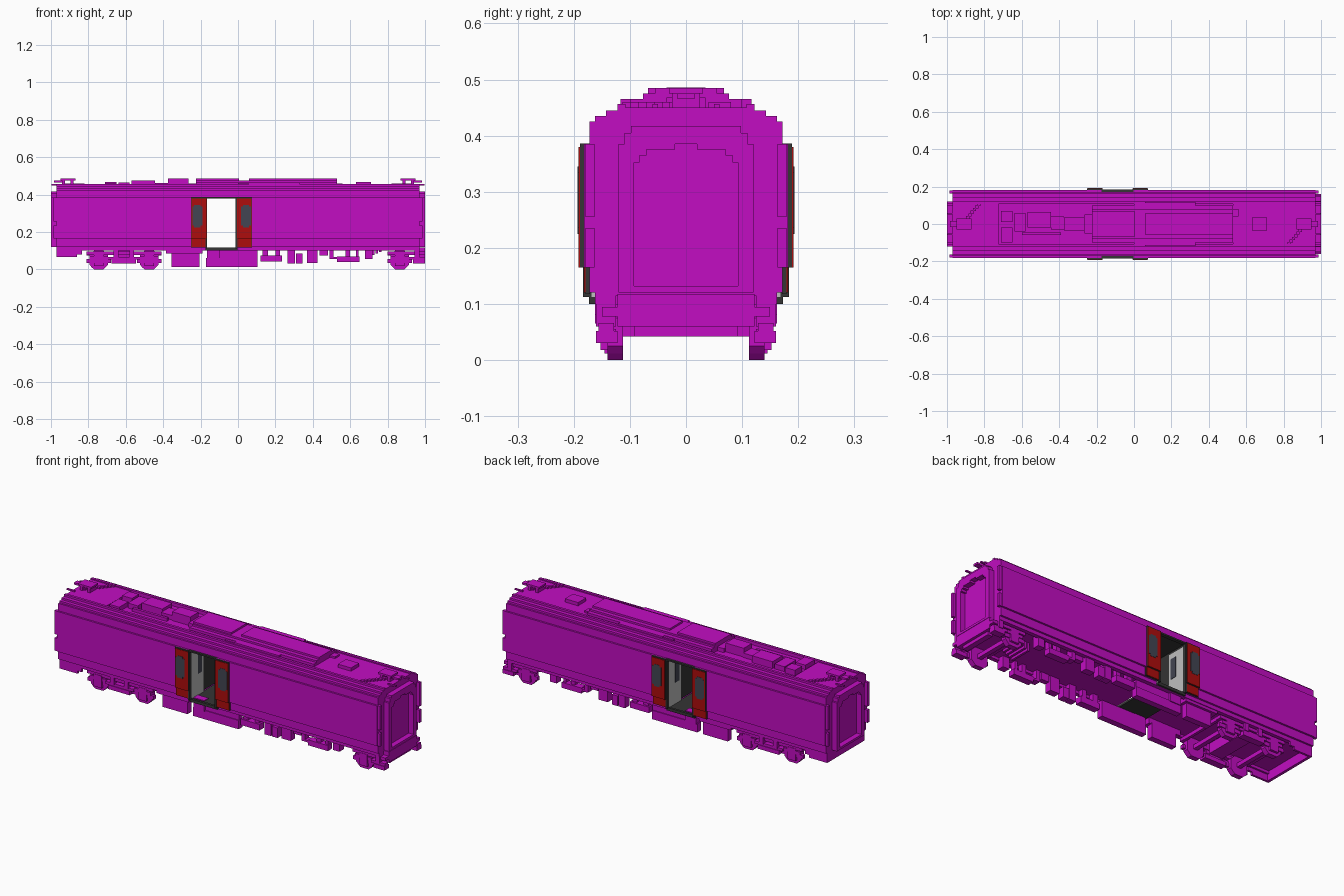
import bpy, bmesh

old = bpy.data.objects.get("Cube")
if old:
    bpy.data.objects.remove(old, do_unlink=True)


def material(name, rgb):
    m = bpy.data.materials.new(name)
    m.use_nodes = True
    m.diffuse_color = (*rgb, 1)
    m.node_tree.nodes["Principled BSDF"].inputs["Base Color"].default_value = (*rgb, 1)
    return m


MAGENTA = material("magenta", (0.54, 0.004, 0.54))
RED = material("door red", (0.42, 0.004, 0.004))
DARK = material("dark grey", (0.035, 0.035, 0.035))
GLASS = material("blue grey glass", (0.055, 0.06, 0.085))
LIGHT = material("light grey", (0.52, 0.52, 0.52))


def finish(name, bm, mats):
    bmesh.ops.recalc_face_normals(bm, faces=bm.faces)
    me = bpy.data.meshes.new(name)
    bm.to_mesh(me)
    bm.free()
    for m in mats:
        me.materials.append(m)
    ob = bpy.data.objects.new(name, me)
    bpy.context.collection.objects.link(ob)
    return ob


def add_prism(bm, pts, axis, a, b):
    """Extrude a 2D outline along x (points are y,z) or y (points are x,z)."""
    def co(p, t):
        return (t, p[0], p[1]) if axis == "x" else (p[0], t, p[1])
    v0 = [bm.verts.new(co(p, a)) for p in pts]
    v1 = [bm.verts.new(co(p, b)) for p in pts]
    bm.faces.new(v0)
    bm.faces.new(v1[::-1])
    n = len(pts)
    for i in range(n):
        bm.faces.new((v0[i], v0[(i + 1) % n], v1[(i + 1) % n], v1[i]))


def boxes(name, mat, items, both=False):
    """One object from boxes x0,x1,y0,y1,z0,z1; both also mirrors them in y."""
    bm = bmesh.new()
    for x0, x1, y0, y1, z0, z1 in items:
        x0, x1 = sorted((x0, x1))
        for s in ((1, -1) if both else (1,)):
            add_prism(bm, [(x0, z0), (x1, z0), (x1, z1), (x0, z1)], "y", s * y0, s * y1)
    return finish(name, bm, [mat])


def prism_x(name, mat, half, a, b, extra=None):
    """Symmetric cross-section given by its +y half, bottom to top."""
    bm = bmesh.new()
    add_prism(bm, half + [(-y, z) for y, z in reversed(half)], "x", a, b)
    return finish(name, bm, [mat] + ([extra] if extra else []))


# Car body: stepped hull with an underfloor recess and a roof well
hull = [(0.14, 0.115), (0.14, 0.10), (0.162, 0.10), (0.162, 0.12), (0.172, 0.12),
        (0.172, 0.165), (0.182, 0.165), (0.182, 0.385), (0.172, 0.385), (0.172, 0.425),
        (0.162, 0.425), (0.162, 0.435), (0.143, 0.435), (0.143, 0.445),
        (0.122, 0.445), (0.122, 0.456), (0.108, 0.456), (0.108, 0.438)]
body = prism_x("body", MAGENTA, hull, -0.97, 0.97, DARK)

# Doorway cut straight through the car
cutter = boxes("doorway_cutter", MAGENTA, [(-0.174, -0.004, -0.3, 0.3, 0.104, 0.386)])
cutter.data.materials.append(DARK)
for f in cutter.data.polygons:
    f.material_index = 1
cutter.hide_render = True
mod = body.modifiers.new("doorway", "BOOLEAN")
mod.operation = "DIFFERENCE"
mod.solver = "EXACT"
mod.object = cutter
bpy.context.view_layer.objects.active = body
body.select_set(True)
bpy.ops.object.modifier_apply(modifier="doorway")
bpy.data.objects.remove(cutter, do_unlink=True)

# Vestibule lining
boxes("vestibule_floor", DARK, [(-0.174, -0.004, -0.172, 0.172, 0.102, 0.112)])
boxes("vestibule_walls", LIGHT, [(-0.174, -0.167, 0.055, 0.168, 0.112, 0.372),
                                 (-0.011, -0.004, 0.055, 0.168, 0.112, 0.372)], True)
boxes("vestibule_panes", GLASS, [(-0.168, -0.165, 0.075, 0.11, 0.23, 0.34),
                                 (-0.013, -0.010, 0.075, 0.11, 0.23, 0.34)], True)
boxes("door_jambs", DARK, [(-0.174, -0.165, 0.165, 0.184, 0.112, 0.386),
                           (-0.013, -0.004, 0.165, 0.184, 0.112, 0.386),
                           (-0.174, -0.004, 0.165, 0.184, 0.378, 0.386)], True)

# Open sliding doors, two leaves on each side
leaves, skins, panes = [], [], []
for s in (-1, 1):
    def dx(d, s=s):
        return -0.0875 + s * d
    leaves += [(dx(0.08), dx(0.163), 0.181, 0.189, 0.165, 0.386),
               (dx(0.08), dx(0.163), 0.171, 0.179, 0.118, 0.165)]
    skins += [(dx(0.082), dx(0.161), 0.189, 0.192, 0.165, 0.38),
              (dx(0.082), dx(0.161), 0.179, 0.182, 0.12, 0.165)]
    for inset, z0, z1 in ((0.0, 0.235, 0.335), (0.01, 0.225, 0.345)):
        panes.append((dx(0.103 + inset), dx(0.157 - inset), 0.191, 0.1935, z0, z1))
boxes("door_leaves", DARK, leaves, True)
boxes("door_skins", RED, skins, True)
boxes("door_windows", GLASS, panes, True)
boxes("door_steps", DARK, [(-0.174, -0.004, 0.16, 0.173, 0.10, 0.116)], True)

# End gangways, corner strips and roof-end gear
arch_out = [(0.12, 0.12), (0.12, 0.385), (0.11, 0.385), (0.11, 0.405), (0.098, 0.405), (0.098, 0.417)]
arch_in = [(0.02, 0.385), (0.02, 0.375), (0.07, 0.375), (0.07, 0.365), (0.083, 0.365),
           (0.083, 0.352), (0.093, 0.352), (0.093, 0.12)]
ring = (arch_out + [(-y, z) for y, z in reversed(arch_out)]
        + [(-y, z) for y, z in reversed(arch_in)] + arch_in)
for label, s in (("left", 1), ("right", -1)):
    bm = bmesh.new()
    add_prism(bm, ring, "x", s * 0.965, s * 1.0)
    finish(label + "_gangway_frame", bm, [MAGENTA])
    boxes(label + "_gangway_sill", MAGENTA, [(s * 0.965, s * 1.0, -0.093, 0.093, 0.12, 0.132)])
    boxes(label + "_corner_strips", MAGENTA, [(s * 0.965, s * 0.987, 0.163, 0.179, 0.255, 0.385),
                                              (s * 0.965, s * 0.987, 0.163, 0.179, 0.165, 0.235)], True)
    gear = [(s * 0.87, s * 0.95, -0.03, 0.03, 0.475, 0.485),
            (s * 0.88, s * 0.895, -0.025, 0.025, 0.445, 0.475),
            (s * 0.925, s * 0.94, -0.025, 0.025, 0.445, 0.475),
            (s * 0.94, s * 0.985, -0.015, 0.015, 0.465, 0.475),
            (s * 0.95, s * 0.998, 0.05, 0.06, 0.449, 0.456),
            (s * 0.95, s * 0.998, -0.06, -0.05, 0.449, 0.456)]
    # stepped cable running diagonally over the roof
    for i in range(9):
        y = s * (-0.105 + i * 0.014)
        gear.append((s * (0.82 + i * 0.012), s * (0.837 + i * 0.012), y - 0.008, y + 0.008, 0.445, 0.46))
    boxes(label + "_roof_gear", MAGENTA, gear)

# Roof decks, cowls and equipment
boxes("roof_decks", MAGENTA, [(-0.97, -0.725, -0.108, 0.108, 0.43, 0.450),
                              (0.53, 0.97, -0.108, 0.108, 0.43, 0.450)])
cowl = [(0.1, 0.43), (0.1, 0.465), (0.077, 0.465), (0.077, 0.475)]
prism_x("front_cowl", MAGENTA, cowl + [(0.068, 0.475), (0.068, 0.485)], -0.225, 0.005)
prism_x("cowl_link", MAGENTA, cowl, 0.005, 0.06)
prism_x("rear_cowl", MAGENTA, cowl + [(0.055, 0.475), (0.055, 0.485)], 0.06, 0.53)
boxes("cowl_wings", MAGENTA, [(0.06, 0.33, 0.1, 0.117, 0.44, 0.465),
                              (0.0, 0.06, 0.1, 0.113, 0.44, 0.462)], True)
boxes("roof_equipment", MAGENTA, [
    (-0.71, -0.65, -0.10, -0.02, 0.43, 0.462), (-0.71, -0.65, 0.01, 0.07, 0.43, 0.468),
    (-0.64, -0.58, -0.04, 0.06, 0.43, 0.465), (-0.57, -0.445, -0.02, 0.065, 0.43, 0.476),
    (-0.445, -0.375, -0.03, 0.04, 0.43, 0.462), (-0.375, -0.265, -0.035, 0.035, 0.43, 0.486),
    (-0.6, -0.39, -0.06, -0.045, 0.43, 0.455), (-0.265, -0.225, -0.05, 0.05, 0.43, 0.46),
    (0.63, 0.71, -0.035, 0.035, 0.44, 0.468), (0.53, 0.56, 0.04, 0.08, 0.44, 0.46)])


# Bogies: stepped wheels, side frames, axle boxes, springs and cross beams
def bogie(name, cx, sides):
    bm = bmesh.new()
    oct_r = [(0.025, -0.05), (0.038, -0.038), (0.05, -0.025)]
    quarter = oct_r + [(x, -z) for x, z in reversed(oct_r)]
    wheel = quarter + [(-x, -z) for x, z in quarter]
    items, mirrored = [], []
    for s in sides:
        wx = cx + s * 0.135
        for m in (1, -1):
            add_prism(bm, [(wx + x, 0.05 + z) for x, z in wheel], "y", m * 0.112, m * 0.14)
        mirrored += [(wx - 0.025, wx + 0.025, 0.138, 0.152, 0.018, 0.085),
                     (wx - 0.065, wx + 0.065, 0.125, 0.145, 0.035, 0.055),
                     (wx - 0.05, wx + 0.05, 0.125, 0.15, 0.055, 0.072),
                     (cx, cx + s * 0.2, 0.122, 0.15, 0.078, 0.095),
                     (cx, cx + s * 0.065, 0.122, 0.16, 0.03, 0.052),
                     (cx, cx + s * 0.085, 0.128, 0.156, 0.052, 0.066),
                     (cx + s * 0.03, cx + s * 0.055, 0.125, 0.16, 0.06, 0.118)]
        items += [(wx - 0.012, wx + 0.012, -0.115, 0.115, 0.042, 0.064),
                  (cx, cx + s * 0.04, -0.122, 0.122, 0.06, 0.118),
                  (cx + s * 0.185, cx + s * 0.2, -0.122, 0.122, 0.075, 0.095)]
    for x0, x1, y0, y1, z0, z1 in items + mirrored + [(a, b, -c, -d, e, f) for a, b, c, d, e, f in mirrored]:
        add_prism(bm, [(x0, z0), (x1, z0), (x1, z1), (x0, z1)], "y", y0, y1)
    finish(name, bm, [MAGENTA])


bogie("right_bogie", -0.61, (-1, 1))
bogie("left_half_bogie", 1.0, (-1,))
boxes("left_end_beams", MAGENTA, [(0.955, 0.985, -0.093, 0.093, 0.042, 0.062),
                                  (0.95, 0.975, -0.093, 0.093, 0.062, 0.082),
                                  (0.945, 0.965, -0.093, 0.093, 0.082, 0.12)])

# Skirt around the right end
boxes("end_skirt", MAGENTA, [(-0.97, -0.86, 0.15, 0.162, 0.065, 0.12),
                             (-0.86, -0.835, 0.15, 0.162, 0.08, 0.12),
                             (-0.97, -0.955, 0.0, 0.15, 0.065, 0.12)], True)

# Underfloor boxes along both sides
boxes("underfloor_boxes", MAGENTA, [
    (-0.355, -0.205, 0.112, 0.145, 0.012, 0.09), (-0.385, -0.19, 0.115, 0.158, 0.085, 0.116),
    (-0.17, 0.105, 0.112, 0.145, 0.012, 0.06), (-0.165, -0.10, 0.112, 0.15, 0.055, 0.116),
    (-0.10, 0.105, 0.112, 0.14, 0.06, 0.1), (0.12, 0.235, 0.112, 0.15, 0.042, 0.075),
    (0.13, 0.16, 0.112, 0.14, 0.07, 0.116), (0.20, 0.225, 0.112, 0.14, 0.07, 0.116),
    (0.265, 0.305, 0.112, 0.15, 0.03, 0.116), (0.31, 0.345, 0.112, 0.15, 0.03, 0.085),
    (0.37, 0.425, 0.112, 0.15, 0.035, 0.116), (0.435, 0.48, 0.112, 0.14, 0.075, 0.116),
    (0.49, 0.555, 0.112, 0.15, 0.055, 0.065), (0.49, 0.51, 0.112, 0.15, 0.055, 0.116),
    (0.53, 0.65, 0.112, 0.15, 0.04, 0.07), (0.575, 0.60, 0.112, 0.14, 0.07, 0.116),
    (0.63, 0.645, 0.112, 0.14, 0.07, 0.116), (0.68, 0.72, 0.112, 0.15, 0.055, 0.116)], True)
# Stepped ribs beneath the floor
boxes("underfloor_ribs", MAGENTA, [(0.70 + i * 0.018, 0.712 + i * 0.018, -0.06, 0.06, 0.07 + i * 0.008, 0.118)
                                   for i in range(5)])
